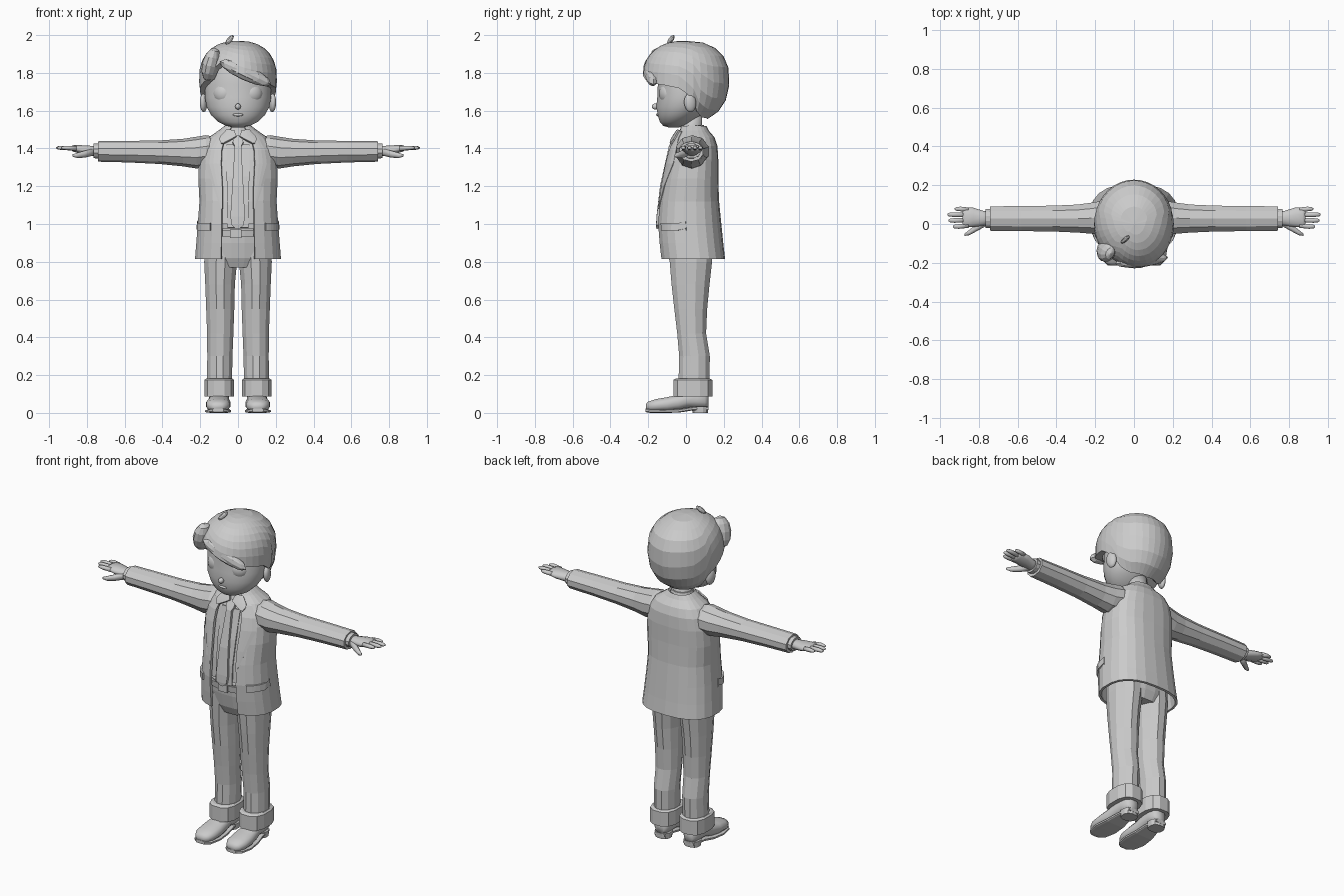
import bpy, bmesh
from math import sin, cos, pi, acos, radians
from mathutils import Matrix, Euler


def finish(name, bm, smooth=False, mirror=False, solid=None):
    bmesh.ops.recalc_face_normals(bm, faces=bm.faces)
    me = bpy.data.meshes.new(name)
    bm.to_mesh(me)
    bm.free()
    if smooth:
        me.polygons.foreach_set("use_smooth", [True] * len(me.polygons))
    ob = bpy.data.objects.new(name, me)
    bpy.context.collection.objects.link(ob)
    if solid:
        m = ob.modifiers.new("thickness", 'SOLIDIFY')
        m.thickness, m.offset = solid
    if mirror:
        ob.modifiers.new("mirror", 'MIRROR').use_mirror_merge = False
    return ob


def spow(v, p):
    return (abs(v) ** p) * (1 if v >= 0 else -1)


def skin(bm, rows, closed=True):
    for a, b in zip(rows, rows[1:]):
        n = len(a)
        for i in range(n if closed else n - 1):
            j = (i + 1) % n
            bm.faces.new((a[i], a[j], b[j], b[i]))


def loft(name, rings, n=12, axis='z', e=2.0, smooth=False, mirror=False):
    """rings: (position on axis, centre a, centre b, radius a, radius b)"""
    bm = bmesh.new()
    rows = []
    for t, a, b, ra, rb in rings:
        row = []
        for i in range(n):
            w = 2 * pi * (i + .5) / n
            p, q = a + ra * spow(cos(w), 2 / e), b + rb * spow(sin(w), 2 / e)
            co = {'z': (p, q, t), 'x': (t, p, q), 'y': (p, t, q)}[axis]
            row.append(bm.verts.new(co))
        rows.append(row)
    skin(bm, rows)
    bm.faces.new(rows[0])
    bm.faces.new(rows[-1])
    return finish(name, bm, smooth, mirror)


def blob(name, c, s, rot=(0, 0, 0), mirror=False, seg=16, smooth=True):
    bm = bmesh.new()
    mat = Matrix.LocRotScale(c, Euler(rot), s)
    bmesh.ops.create_uvsphere(bm, u_segments=seg, v_segments=seg // 2, radius=1, matrix=mat)
    return finish(name, bm, smooth, mirror)


def lerp_table(tab, t):
    for a, b in zip(tab, tab[1:]):
        if t <= b[0]:
            f = max(0, (t - a[0]) / (b[0] - a[0]))
            return [u + (v - u) * f for u, v in zip(a, b)]
    return list(tab[-1])


# Jacket body rings: z, centre y, half width, half depth, half opening
E = 2.5
BODY = [(.815, .035, .222, .165, .088), (.90, .025, .215, .165, .086),
        (1.0, .016, .207, .164, .085), (1.12, .014, .198, .154, .085),
        (1.24, .022, .204, .142, .088), (1.34, .032, .200, .132, .09),
        (1.41, .040, .180, .120, .085), (1.455, .045, .150, .10, .07),
        (1.49, .042, .098, .073, .045), (1.515, .04, .066, .062, .03)]


def front(x, z):
    _, cy, rx, ry, _ = lerp_table(BODY, z)
    x = max(-.999 * rx, min(.999 * rx, x))
    return x, cy - ry * (1 - abs(x / rx) ** E) ** (1 / E)


def strip(name, rows, lift, thick=.012, cols=4, mirror=False):
    """Cloth patch laid on the chest; rows: (z, x start, x end)"""
    bm = bmesh.new()
    grid = []
    for z, x0, x1 in rows:
        line = []
        for i in range(cols + 1):
            x, y = front(x0 + (x1 - x0) * i / cols, z)
            line.append(bm.verts.new((x, y - lift, z)))
        grid.append(line)
    skin(bm, grid, closed=False)
    return finish(name, bm, mirror=mirror, solid=(thick, 0))


# Open jacket shell
bm = bmesh.new()
rows = []
for z, cy, rx, ry, w in BODY:
    s = (w / rx) ** (E / 2)
    t0 = pi / 2 - acos(s)
    row = []
    for i in range(21):
        t = t0 + (2 * pi - 2 * t0) * i / 20
        row.append(bm.verts.new((rx * spow(sin(t), 2 / E), cy - ry * spow(cos(t), 2 / E), z)))
    rows.append(row)
skin(bm, rows, closed=False)
finish("jacket", bm, solid=(.014, 0))

# Shirt, lapels, tie, collar, pocket flaps
loft("shirt", [(z, 0, cy, rx - .016, ry - .014) for z, cy, rx, ry, _ in BODY if z > .95], 24, e=E)
strip("lapel", [(1.08, .082, .088), (1.2, .082, .13), (1.32, .088, .17), (1.39, .085, .158),
                (1.45, .07, .12), (1.487, .045, .08)], .006, mirror=True)
strip("shirt_placket", [(.98, -.055, .055), (1.1, -.055, .055), (1.25, -.06, .06),
                        (1.42, -.06, .06)], -.010, .008)
strip("tie", [(.975, -.012, .008), (.995, -.034, .03), (1.04, -.04, .036), (1.2, -.03, .028),
              (1.41, -.017, .017), (1.43, -.028, .028), (1.465, -.022, .022)], .002, .018)
strip("shirt_collar", [(1.425, .078, .088), (1.445, .04, .098), (1.462, .008, .092),
                       (1.495, .02, .06)], .016, .014, mirror=True)
loft("collar_band", [(1.46, 0, .035, .085, .085), (1.50, 0, .035, .068, .068),
                     (1.525, 0, .035, .06, .06)], 16)
strip("pocket_flap", [(.965, .14, .24), (1.005, .14, .24)], .002, .03, 8, mirror=True)

# Sleeves, shirt cuffs
loft("sleeve", [(.11, .035, 1.395, .075, .065), (.17, .033, 1.385, .09, .085),
                (.22, .03, 1.378, .084, .084), (.29, .028, 1.378, .076, .073),
                (.42, .028, 1.38, .07, .062), (.58, .028, 1.383, .068, .057),
                (.742, .028, 1.384, .066, .054)], 10, 'x', mirror=True)
loft("shirt_cuff", [(.70, .028, 1.387, .053, .042), (.765, .028, 1.387, .051, .040)], 12, 'x', mirror=True)

# Hands
loft("palm", [(.74, .03, 1.385, .034, .028), (.78, .03, 1.388, .040, .027),
              (.83, .034, 1.394, .052, .024), (.87, .034, 1.40, .053, .018),
              (.885, .034, 1.401, .046, .011)], 12, 'x', smooth=True, mirror=True)
for k, (y, end) in enumerate([(-.008, .935), (.02, .957), (.047, .963), (.073, .925)]):
    y2 = .034 + (y - .034) * 1.12
    loft("finger_%d" % (k + 1), [(.855, y, 1.40, .013, .013), (end - .03, y2, 1.403, .013, .012),
                                 (end - .008, y2, 1.403, .010, .009), (end, y2, 1.403, .004, .004)],
         8, 'x', smooth=True, mirror=True)
loft("thumb", [(.76, .01, 1.382, .02, .02), (.81, -.018, 1.37, .02, .02),
               (.85, -.044, 1.363, .015, .015), (.875, -.056, 1.363, .006, .007)],
     8, 'x', smooth=True, mirror=True)

# Trousers, belt, cuffs
loft("trouser_hips", [(.77, 0, .025, .14, .095), (.82, 0, .024, .175, .118), (.90, 0, .02, .178, .13),
                      (.975, 0, .015, .175, .132)], 20, e=2.3)
loft("trouser_leg", [(.14, .098, .042, .068, .085), (.30, .096, .045, .069, .084),
                     (.42, .094, .03, .072, .079), (.55, .094, .025, .077, .09),
                     (.68, .095, .024, .081, .104), (.80, .092, .026, .09, .116),
                     (.88, .09, .022, .088, .118)], 12, mirror=True)
loft("trouser_cuff", [(.088, .099, .036, .08, .106), (.175, .099, .036, .08, .106),
                      (.182, .099, .036, .07, .09)], 12, e=2.6, mirror=True)
loft("belt", [(.93, 0, .017, .182, .138), (.968, 0, .015, .182, .141)], 24, e=2.4)
bm = bmesh.new()
bmesh.ops.create_cube(bm, size=1, matrix=Matrix.LocRotScale((-.012, -.125, .949), None, (.06, .018, .044)))
finish("belt_buckle", bm)

# Shoes
loft("shoe", [(-.213, .105, .032, .022, .014), (-.20, .105, .034, .045, .026),
              (-.16, .105, .04, .064, .034), (-.10, .104, .045, .066, .039),
              (-.04, .102, .055, .058, .043), (.01, .1, .072, .052, .046),
              (.06, .098, .075, .052, .05), (.10, .098, .07, .045, .045),
              (.118, .098, .065, .028, .035)], 12, 'y', e=2.4, smooth=True, mirror=True)
loft("shoe_sole", [(-.215, .105, .014, .03, .010), (-.19, .105, .010, .056, .010),
                   (-.12, .105, .009, .07, .009), (-.04, .103, .011, .062, .010),
                   (.03, .1, .022, .05, .010), (.118, .098, .024, .035, .010)], 12, 'y', e=4, mirror=True)
loft("shoe_heel", [(0, .098, .075, .046, .042), (.035, .098, .075, .049, .046)], 12, e=2.5, mirror=True)
loft("ankle", [(.06, .098, .05, .045, .055), (.16, .098, .045, .05, .062)], 12, mirror=True)

# Head and face
loft("neck", [(1.44, 0, .035, .056, .056), (1.58, 0, .03, .054, .054)], 16, smooth=True)
loft("head", [(1.512, 0, -.065, .03, .03), (1.52, 0, -.063, .065, .058), (1.54, 0, -.055, .105, .084),
              (1.575, 0, -.035, .142, .115), (1.62, 0, -.018, .167, .14), (1.67, 0, -.006, .176, .147),
              (1.74, 0, 0, .177, .15), (1.83, 0, 0, .162, .145), (1.89, 0, 0, .125, .12),
              (1.925, 0, 0, .07, .07)], 28, smooth=True)
blob("eyelid", (.082, -.105, 1.69), (.052, .036, .052), (0, 0, .4), True)
blob("nose", (0, -.163, 1.622), (.015, .018, .016))
blob("mouth", (0, -.148, 1.578), (.028, .010, .008))
blob("ear", (.182, .022, 1.642), (.019, .033, .05), (.1, 0, .25), True)

# Hair cap: each column runs from the crown down to the hairline
LINE = [(0, 1.80), (30, 1.75), (60, 1.735), (80, 1.72), (93, 1.685), (100, 1.66), (107, 1.60),
        (125, 1.565), (180, 1.555), (235, 1.565), (253, 1.60), (260, 1.66), (267, 1.685),
        (285, 1.73), (310, 1.77), (325, 1.85), (332, 1.85), (360, 1.80)]
H, ZC = 2.35, 1.77
bm = bmesh.new()
columns = []
for i in range(36):
    a = i * 10
    zl = lerp_table(LINE, a)[1]
    d = zl - ZC
    k = d / (.20 if d > 0 else .235)
    end = acos(max(-1, min(1, spow(k, H / 2))))
    col = []
    for j in range(1, 9):
        p = end * j / 8
        c = spow(cos(p), 2 / H)
        r = sin(p) ** (2 / H)
        z = ZC + c * (.20 if c > 0 else .235)
        col.append(bm.verts.new((.206 * r * sin(radians(a)), -.23 * r * cos(radians(a)), z)))
    columns.append(col)
skin(bm, [list(r) for r in zip(*columns)])
top = bm.verts.new((0, 0, ZC + .20))
for i in range(36):
    bm.faces.new((top, columns[i][0], columns[(i + 1) % 36][0]))
finish("hair", bm, solid=(.04, -1))

# Loose locks beside the parting and the cowlick
blob("side_lock", (-.142, -.135, 1.845), (.045, .062, .092), (.1, .30, -.4), seg=12, smooth=False)
blob("fringe_lock", (.04, -.188, 1.80), (.15, .035, .04), (0, .42, .12), seg=12, smooth=False)
blob("cowlick", (-.045, -.08, 1.975), (.036, .012, .014), (0, -.72, .7), seg=10, smooth=False)
